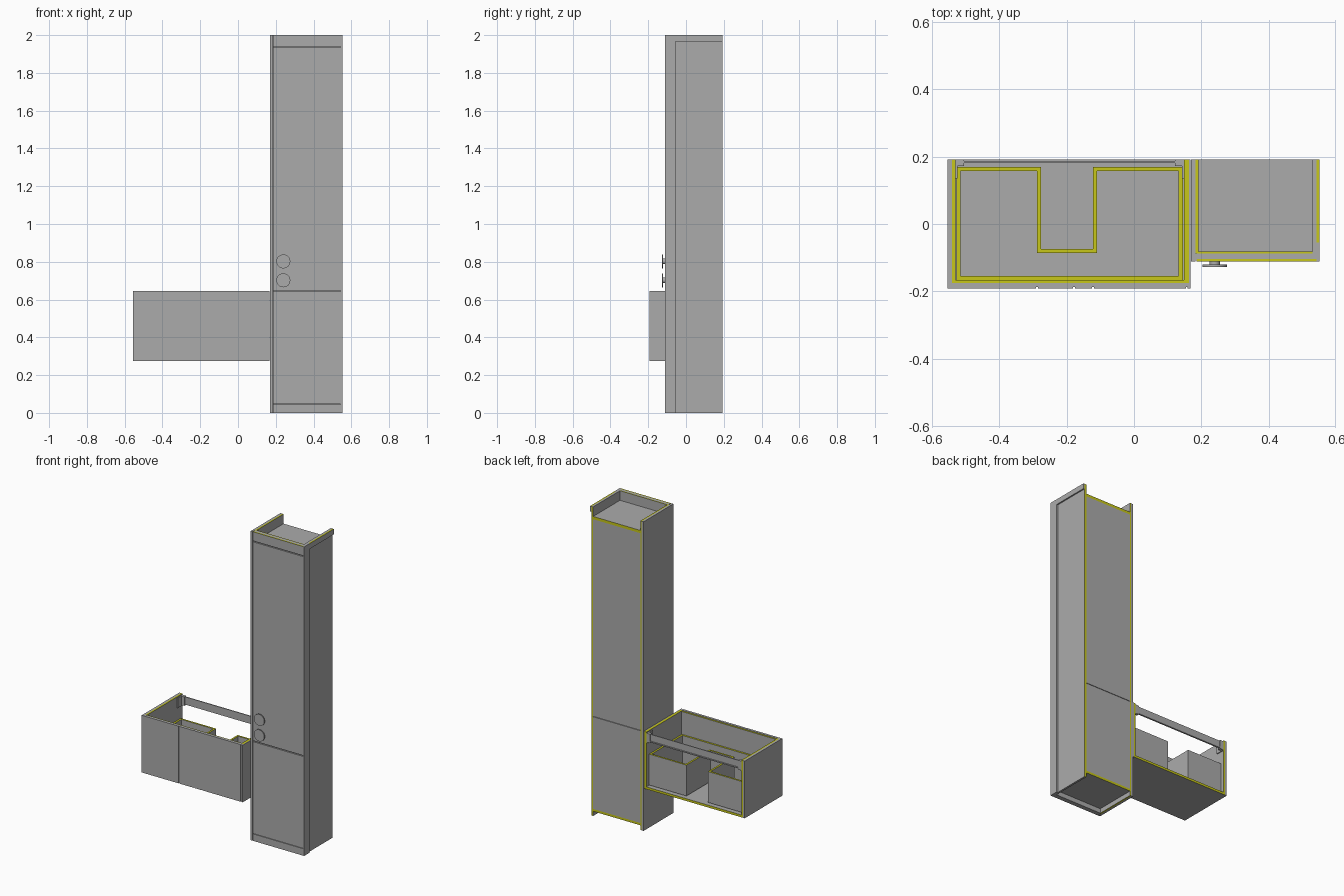
import bpy, bmesh
from mathutils import Vector

cube = bpy.data.objects.get("Cube")
if cube:
    bpy.data.objects.remove(cube, do_unlink=True)


def material(name, rgb):
    m = bpy.data.materials.new(name)
    m.use_nodes = True
    m.diffuse_color = (*rgb, 1)
    m.node_tree.nodes["Principled BSDF"].inputs["Base Color"].default_value = (*rgb, 1)
    return m


GREY = material("panel grey", (0.41, 0.41, 0.41))
YELLOW = material("edge yellow", (0.57, 0.57, 0.01))
DIRS = {"+x": (1, 0, 0), "-x": (-1, 0, 0), "+y": (0, 1, 0),
        "-y": (0, -1, 0), "+z": (0, 0, 1), "-z": (0, 0, -1)}


def finish(name, bm):
    me = bpy.data.meshes.new(name)
    bm.to_mesh(me)
    bm.free()
    me.materials.append(GREY)
    me.materials.append(YELLOW)
    ob = bpy.data.objects.new(name, me)
    bpy.context.collection.objects.link(ob)
    return ob


def box(name, xs, ys, zs, edges=""):
    """Box from ranges; faces in the listed directions get the yellow edge colour."""
    bm = bmesh.new()
    bmesh.ops.create_cube(bm, size=1)
    for v in bm.verts:
        v.co = [r[0] if c < 0 else r[1] for c, r in zip(v.co, (xs, ys, zs))]
    bm.normal_update()
    for f in bm.faces:
        if any(f.normal.dot(Vector(DIRS[d])) > 0.9 for d in edges.split()):
            f.material_index = 1
    return finish(name, bm)


# Tall cabinet: limits
X0, X1, Y0, Y1, H = 0.169, 0.552, -0.112, 0.192, 2.0
LOW, HIGH, SPLIT, GAP = 0.045, 1.938, 0.645, 0.003

# Tall cabinet: side walls with edged inner linings
box("tall_right_side", (X0, 0.183), (Y0, Y1), (0, H))
box("tall_right_lining", (0.183, 0.192), (-0.088, Y1), (0, H), "+z -z +y")
box("tall_left_side", (0.53, 0.543), (-0.104, Y1), (0, H), "+y")
box("tall_left_front_strip", (0.543, X1), (Y0, -0.055), (0, H))
box("tall_left_top_strip", (0.543, X1), (-0.055, Y1), (1.965, H), "+z")

# Tall cabinet: top, bottom and two-piece back
box("tall_top_panel", (0.192, 0.53), (-0.082, Y1), (HIGH - 0.018, HIGH), "+y")
box("tall_bottom_panel", (0.192, 0.53), (-0.082, Y1), (0.03, LOW), "+y")
box("tall_back_lower", (0.192, 0.53), (0.178, Y1), (LOW, SPLIT - GAP), "-z")
box("tall_back_upper", (0.192, 0.53), (0.178, Y1), (SPLIT, HIGH - 0.018))

# Tall cabinet: front rails and doors separated by narrow gaps
box("tall_front_lining", (0.192, 0.53), (-0.088, -0.082), (0, H), "+z")
box("tall_front_core", (0.186, 0.543), (-0.104, -0.088), (0, H))
for name, z0, z1 in (("plinth", 0, LOW), ("lower_door", LOW + GAP, SPLIT - GAP),
                     ("upper_door", SPLIT + GAP, HIGH - GAP), ("top_rail", HIGH + GAP, H)):
    box(name, (0.186, 0.543), (Y0, -0.104), (z0, z1), "-x +z" if name == "top_rail" else "-x")

# Round door handles: stem and disc
for label, z in (("lower", 0.702), ("upper", 0.802)):
    for part, r, y, d in (("stem", 0.015, -0.116, 0.01), ("disc", 0.037, -0.124, 0.007)):
        bpy.ops.mesh.primitive_cylinder_add(vertices=32, radius=r, depth=d,
                                            location=(0.24, y, z), rotation=(1.5708, 0, 0))
        ob = bpy.context.object
        ob.name = f"{label}_handle_{part}"
        ob.data.materials.append(GREY)
        bpy.ops.object.shade_smooth_by_angle()

# Low cabinet: sides, linings and bottom
B0, B1, F0, Z0, Z1 = -0.555, 0.168, -0.192, 0.275, 0.645
box("low_right_side", (B0, -0.541), (-0.176, Y1), (Z0, Z1))
box("low_right_lining", (-0.541, -0.531), (-0.176, Y1), (Z0, Z1), "+z +y")
box("low_left_side", (0.163, B1), (-0.176, Y1), (Z0, Z1))
box("low_left_lining", (0.148, 0.163), (-0.176, Y1), (Z0, Z1), "+z +y")
box("low_bottom", (-0.531, 0.148), (-0.176, Y1), (Z0, Z0 + 0.015), "+y")

# Low cabinet: front board faced with slightly raised planks
box("low_front_board", (B0, B1), (F0 + 0.004, -0.176), (Z0, Z1))
box("low_front_lining", (-0.531, 0.148), (-0.176, -0.166), (Z0 + 0.015, Z1 - 0.003), "+z")
for i, (a, b) in enumerate(((B0, -0.292), (-0.286, -0.182), (-0.176, -0.125),
                            (-0.119, 0.154), (0.159, B1))):
    box(f"front_plank_{i + 1}", (a, b), (F0, F0 + 0.004), (Z0, Z1))

# Drawer: U-shaped tray around the pipe space, with an edged rim
bm = bmesh.new()
outline = ((-0.528, -0.166), (0.145, -0.166), (0.145, 0.17), (-0.122, 0.17),
           (-0.122, -0.074), (-0.276, -0.074), (-0.276, 0.17), (-0.528, 0.17))
BASE, RIM = 0.295, 0.495
bottom = [bm.verts.new((x, y, BASE)) for x, y in outline]
top = [bm.verts.new((x, y, RIM)) for x, y in outline]
bm.faces.new(bottom[::-1])
lid = bm.faces.new(top)
for i in range(len(outline)):
    j = (i + 1) % len(outline)
    bm.faces.new((bottom[i], bottom[j], top[j], top[i]))
bm.normal_update()
rim = bmesh.ops.inset_region(bm, faces=[lid], thickness=0.012, use_even_offset=True)
for f in rim["faces"]:
    f.material_index = 1
lid.material_index = 0
floor = bmesh.ops.extrude_discrete_faces(bm, faces=[lid])["faces"][0]
for f in {f for e in floor.edges for f in e.link_faces}:
    f.material_index = 0
bmesh.ops.translate(bm, verts=list(floor.verts), vec=(0, 0, BASE + 0.012 - RIM))
bm.normal_update()
finish("drawer_tray", bm)

# Wall rail and hanging brackets
box("wall_rail", (-0.531, 0.148), (0.181, 0.187), (0.585, 0.635))
box("wall_rail_lip", (-0.531, 0.148), (0.187, Y1), (0.585, 0.592))
for side, x, s in (("right", -0.531, 1), ("left", 0.148, -1)):
    box(f"{side}_bracket_plate", sorted((x, x + s * 0.006)), (0.135, Y1), (0.575, 0.638))
    box(f"{side}_bracket_block", sorted((x, x + s * 0.026)), (0.172, Y1), (0.58, 0.638))
